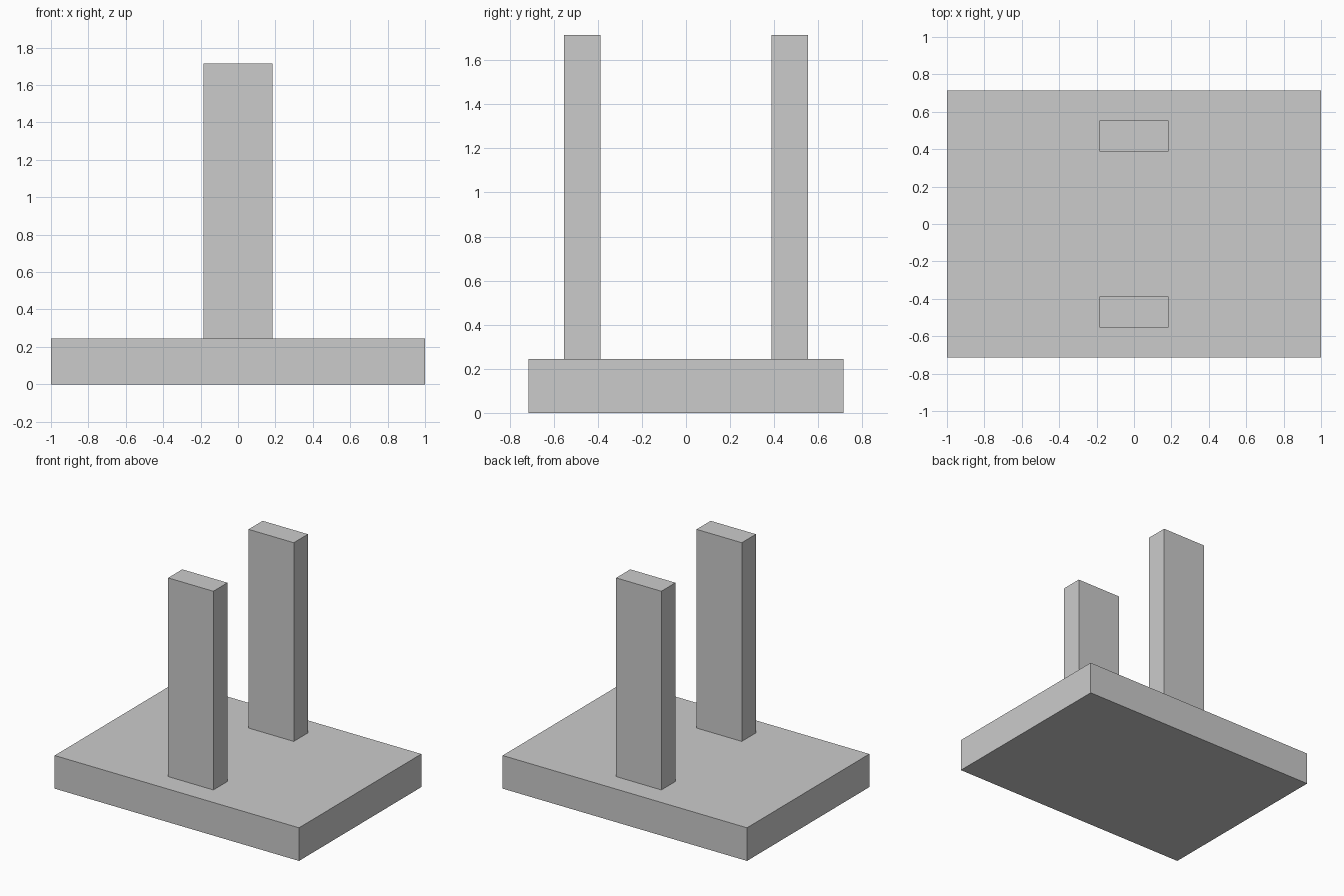
import bpy
import bmesh
from mathutils import Matrix, Vector

default = bpy.data.objects.get("Cube")
if default:
    bpy.data.objects.remove(default, do_unlink=True)

BASE_SIZE = (2.0, 1.43, 0.245)
POST_SIZE = (0.37, 0.165, 1.47)
POST_Y = 0.47

# Single grey finish
GREY = (0.6, 0.6, 0.6, 1.0)
grey = bpy.data.materials.new("plain grey")
grey.use_nodes = True
grey.diffuse_color = GREY
grey.node_tree.nodes["Principled BSDF"].inputs["Base Color"].default_value = GREY


def add_block(name, size, x, y, bottom):
    """Box of the given size standing on the height 'bottom'."""
    mesh = bpy.data.meshes.new(name)
    bm = bmesh.new()
    place = Matrix.Translation((0, 0, size[2] / 2)) @ Matrix.Diagonal(Vector((*size, 1)))
    bmesh.ops.create_cube(bm, size=1, matrix=place)
    bm.to_mesh(mesh)
    bm.free()
    mesh.materials.append(grey)
    block = bpy.data.objects.new(name, mesh)
    block.location = (x, y, bottom)
    bpy.context.collection.objects.link(block)
    return block


# Flat base slab
add_block("base", BASE_SIZE, 0, 0, 0)

# Two upright posts, mirrored front to back
for name, side in (("front_post", -1), ("back_post", 1)):
    add_block(name, POST_SIZE, 0, side * POST_Y, BASE_SIZE[2])
